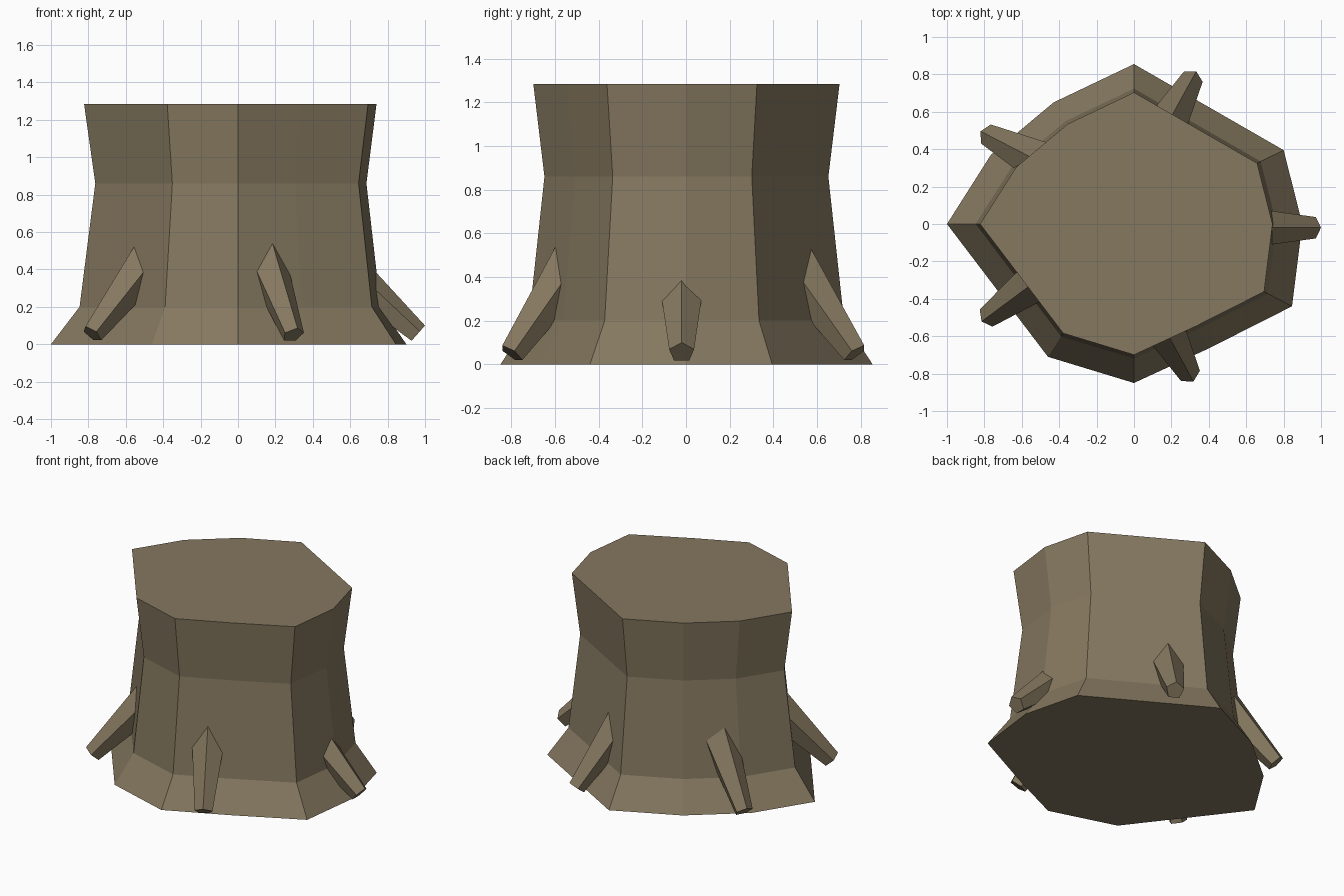
import bpy, bmesh
from mathutils import Vector

if "Cube" in bpy.data.objects:
    bpy.data.objects.remove(bpy.data.objects["Cube"])

bark = bpy.data.materials.new("bark brown")
bark.diffuse_color = (0.235, 0.188, 0.115, 1)
bark.use_nodes = True
bark.node_tree.nodes["Principled BSDF"].inputs["Base Color"].default_value = bark.diffuse_color


def make_object(name, bm):
    bmesh.ops.recalc_face_normals(bm, faces=bm.faces)
    mesh = bpy.data.meshes.new(name)
    bm.to_mesh(mesh)
    bm.free()
    mesh.materials.append(bark)
    obj = bpy.data.objects.new(name, mesh)
    bpy.context.collection.objects.link(obj)
    return obj


def loft(name, rings):
    """Skin a list of matching rings and cap both ends."""
    bm = bmesh.new()
    loops = [[bm.verts.new(p) for p in ring] for ring in rings]
    n = len(loops[0])
    for a, b in zip(loops, loops[1:]):
        for i in range(n):
            j = (i + 1) % n
            bm.faces.new((a[i], a[j], b[j], b[i]))
    bm.faces.new(loops[0])
    bm.faces.new(loops[-1])
    return make_object(name, bm)


# trunk: irregular outline scaled at four heights (height, scale)
outline = [(-1, 0), (-0.46, -0.71), (0, -0.85), (0.40, -0.665), (0.845, -0.44),
           (0.90, 0), (0.80, 0.395), (0, 0.855), (-0.43, 0.65), (-0.765, 0.37)]
levels = [(0, 1), (0.2, 0.847), (0.86, 0.763), (1.285, 0.823)]
loft("trunk", [[(x * s, y * s, z) for x, y in outline] for z, s in levels])


# roots: tapered five-sided prongs, ridge upward, buried in the trunk
def root(name, tip, base, r_tip=0.06, r_base=0.125):
    tip, base = Vector(tip), Vector(base)
    axis = (base - tip).normalized()
    side = axis.cross(Vector((0, 0, 1))).normalized()
    up = side.cross(axis)
    bm = bmesh.new()
    bmesh.ops.create_cone(bm, cap_ends=True, segments=5, radius1=r_tip,
                          radius2=r_base, depth=(base - tip).length)
    middle = (tip + base) / 2
    for v in bm.verts:
        # a pentagon corner of the cone lies on its local +Y axis
        v.co = middle + side * v.co.x + up * v.co.y + axis * v.co.z
    make_object(name, bm)


roots = [((0.96, -0.02, 0.055), (0.50, -0.02, 0.46)),
         ((0.31, 0.775, 0.05), (0.13, 0.45, 0.52)),
         ((0.295, -0.80, 0.05), (0.12, -0.48, 0.52)),
         ((-0.78, 0.475, 0.055), (-0.44, 0.30, 0.49)),
         ((-0.78, -0.495, 0.055), (-0.45, -0.25, 0.49))]
for number, (tip, base) in enumerate(roots, 1):
    root(f"root_{number}", tip, base)
